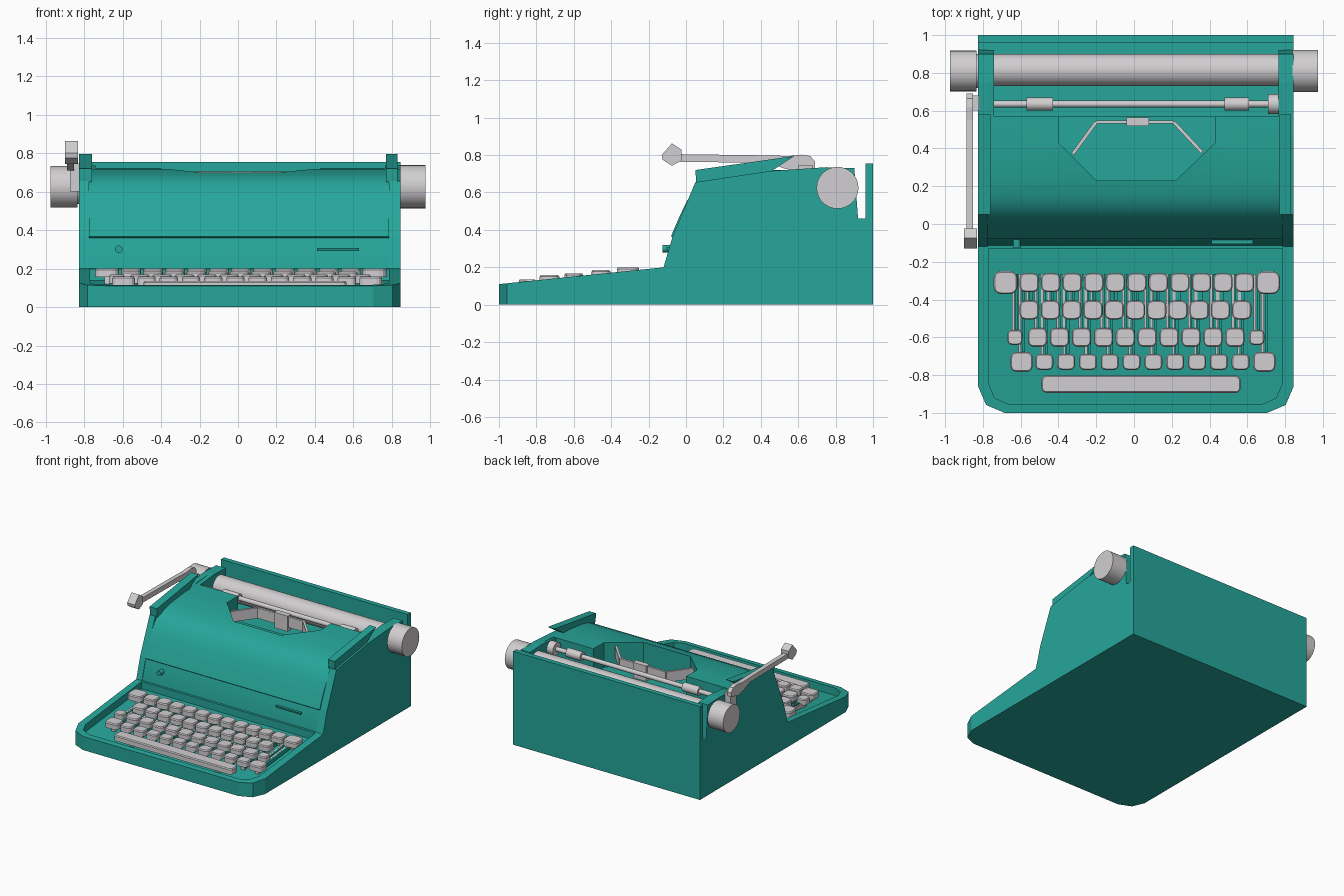
import bpy, bmesh, math
from mathutils import Vector

cube = bpy.data.objects.get("Cube")
if cube:
    bpy.data.objects.remove(cube, do_unlink=True)


def material(name, color):
    m = bpy.data.materials.new(name)
    m.use_nodes = True
    m.diffuse_color = color
    bsdf = next(n for n in m.node_tree.nodes if n.type == 'BSDF_PRINCIPLED')
    bsdf.inputs["Base Color"].default_value = color
    return m


TEAL = material("teal", (0.019, 0.381, 0.323, 1))
GREY = material("light grey", (0.64, 0.62, 0.635, 1))


def finish(name, bm, mat, smooth=False):
    bmesh.ops.recalc_face_normals(bm, faces=bm.faces)
    mesh = bpy.data.meshes.new(name)
    bm.to_mesh(mesh)
    bm.free()
    ob = bpy.data.objects.new(name, mesh)
    bpy.context.collection.objects.link(ob)
    mesh.materials.append(mat)
    if smooth:
        select(ob)
        bpy.ops.object.shade_smooth_by_angle(angle=math.radians(32))
    return ob


def select(ob):
    bpy.ops.object.select_all(action='DESELECT')
    ob.select_set(True)
    bpy.context.view_layer.objects.active = ob


def loft(name, rings, mat, smooth=False):
    """Skin a stack of matching rings and cap both ends."""
    bm = bmesh.new()
    loops = [[bm.verts.new(p) for p in ring] for ring in rings]
    n = len(loops[0])
    for a, b in zip(loops, loops[1:]):
        for i in range(n):
            j = (i + 1) % n
            bm.faces.new((a[i], a[j], b[j], b[i]))
    bm.faces.new(loops[0])
    bm.faces.new(loops[-1])
    return finish(name, bm, mat, smooth)


def prism(name, profile, x0, x1, mat, smooth=False):
    """Extrude a (y, z) profile along x."""
    return loft(name, [[(x, y, z) for y, z in profile] for x in (x0, x1)], mat, smooth)


def box(name, x0, x1, y0, y1, z0, z1, mat):
    return prism(name, [(y0, z0), (y1, z0), (y1, z1), (y0, z1)], x0, x1, mat)


def rod(name, x0, x1, y, z, r, mat, sides=32):
    ring = [(y + r * math.cos(a), z + r * math.sin(a))
            for a in (i * math.tau / sides for i in range(sides))]
    return prism(name, ring, x0, x1, mat, True)


def rounded(cx, cy, w, d, r, steps=3):
    """Rounded rectangle outline in plan."""
    pts = []
    for k, (sx, sy) in enumerate(((1, 1), (-1, 1), (-1, -1), (1, -1))):
        for i in range(steps + 1):
            a = (k + i / steps) * math.pi / 2
            pts.append((cx + sx * (w / 2 - r) + r * math.cos(a),
                        cy + sy * (d / 2 - r) + r * math.sin(a)))
    return pts


def slope(y):
    return 0.11 + 0.102 * (y + 1)


# Keyboard tray: sloping rim around a sunken floor
def tray_plan(x0, x1, front, back, r):
    return [(x0, back), (x0, front + r), (x0 + 0.3 * r, front + 0.3 * r), (x0 + r, front),
            (x1 - r, front), (x1 - 0.3 * r, front + 0.3 * r), (x1, front + r), (x1, back)]


outer = tray_plan(-0.825, 0.845, -1, -0.11, 0.14)
inner = tray_plan(-0.77, 0.785, -0.955, -0.13, 0.11)
loft("keyboard_tray", [[(x, y, 0) for x, y in outer],
                       [(x, y, slope(y)) for x, y in outer],
                       [(x, y, slope(y)) for x, y in inner],
                       [(x, y, slope(y) - 0.06) for x, y in inner]], TEAL)

# Hood with a stepped lip, curved top and carriage floor
hood = prism("hood", [(-0.115, 0), (-0.115, 0.2), (-0.07, 0.358), (-0.08, 0.366),
                      (-0.04, 0.46), (0.0, 0.545), (0.04, 0.61), (0.09, 0.655),
                      (0.15, 0.682), (0.23, 0.7), (0.4, 0.718), (0.57, 0.722),
                      (0.57, 0.46), (0.97, 0.46), (0.97, 0)], -0.775, 0.785, TEAL, True)
opening = [(-0.4, 0.7), (-0.4, 0.43), (-0.2, 0.23), (0.22, 0.23), (0.43, 0.43), (0.43, 0.7)]
cutter = loft("opening_cutter", [[(x, y, z) for x, y in opening] for z in (0.52, 0.9)], TEAL)
cutter.hide_render = True
cut = hood.modifiers.new("opening", 'BOOLEAN')
cut.operation, cut.solver, cut.object = 'DIFFERENCE', 'EXACT', cutter
select(hood)
bpy.ops.object.modifier_apply(modifier=cut.name)
bpy.data.objects.remove(cutter, do_unlink=True)

# Side walls, raised wings and carriage arms
wall = [(-0.12, 0), (-0.12, 0.2), (-0.07, 0.37), (0.05, 0.655), (0.45, 0.715), (0.75, 0.735),
        (0.9, 0.73), (0.92, 0.46), (0.97, 0.46), (0.97, 0)]
wing = [(0.055, 0.65), (0.05, 0.72), (0.58, 0.795), (0.45, 0.71)]
arm = [(0.57, 0.45), (0.57, 0.718), (0.75, 0.735), (0.9, 0.73), (0.92, 0.45)]
for side, out, mid, inn, top in (("left", 0.845, 0.785, 0.765, 0.83),
                                 ("right", -0.825, -0.775, -0.74, -0.825)):
    prism(side + "_wall", wall, mid, out, TEAL)
    prism(side + "_wing", wing, mid - 0.015 if mid > 0 else mid + 0.015, top, TEAL)
    prism(side + "_carriage_arm", arm, inn, mid, TEAL)
box("back_panel", -0.825, 0.845, 0.96, 1, 0, 0.755, TEAL)

# Platen roller and its knobs
rod("platen", -0.75, 0.775, 0.815, 0.62, 0.085, GREY)
rod("right_knob", -0.975, -0.835, 0.81, 0.625, 0.108, GREY)
rod("left_knob", 0.84, 0.975, 0.81, 0.625, 0.112, GREY)
rod("right_knob_collar", -0.84, -0.82, 0.81, 0.625, 0.09, GREY)

# Paper bail with rollers
rod("paper_bail", -0.75, 0.77, 0.635, 0.67, 0.018, GREY, 16)
for i, (x0, x1, r) in enumerate(((-0.57, -0.43, 0.035), (0.48, 0.61, 0.035), (0.71, 0.765, 0.052))):
    rod(f"bail_roller_{i}", x0, x1, 0.635, 0.67, r, GREY)

# Type guide inside the opening
guide = [(-0.325, 0.37), (-0.2, 0.54), (0.21, 0.54), (0.36, 0.38)]
for i, (a, b) in enumerate(zip(guide, guide[1:])):
    a, b = Vector(a), Vector(b)
    d = (b - a).normalized()
    n = Vector((-d.y, d.x)) * 0.009
    plan = [a - n, b - n, b + n, a + n]
    loft(f"type_guide_{i}", [[(p.x, p.y, z) for p in plan] for z in (0.61, 0.695)], GREY)
box("type_guide_block", -0.04, 0.08, 0.52, 0.565, 0.58, 0.705, GREY)

# Carriage return lever
prism("return_lever", [(-0.08, 0.765), (0.45, 0.758), (0.52, 0.73), (0.6, 0.71), (0.69, 0.73),
                       (0.69, 0.765), (0.665, 0.795), (0.62, 0.802), (0.55, 0.795),
                       (0.45, 0.798), (-0.06, 0.805)], -0.888, -0.852, GREY)
prism("lever_grip", [(-0.13, 0.8), (-0.075, 0.863), (-0.025, 0.83), (-0.025, 0.77), (-0.075, 0.743),
                     (-0.125, 0.775)], -0.9, -0.832, GREY)
box("lever_pivot", -0.872, -0.82, 0.6, 0.68, 0.6, 0.745, GREY)

# Front button and trim strip
bm = bmesh.new()
bmesh.ops.create_cone(bm, cap_ends=True, segments=20, radius1=0.02, radius2=0.02, depth=0.06)
for v in bm.verts:
    v.co = Vector((v.co.x - 0.62, v.co.z - 0.095, v.co.y + 0.3))
finish("front_button", bm, TEAL, True)
prism("front_trim", [(-0.1, 0.292), (-0.105, 0.308), (-0.08, 0.308), (-0.08, 0.292)], 0.41, 0.63, TEAL)


# Keys with their levers
def key(name, x, y, w, d, top, tall=0.045):
    r = min(w, d) * 0.3
    base, cap = rounded(x, y, w, d, r), rounded(x, y, w - 0.012, d - 0.012, r - 0.006)
    loft(name, [[(px, py, top - tall) for px, py in base],
                [(px, py, top - 0.008) for px, py in base],
                [(px, py, top) for px, py in cap]], GREY)


def lever(name, x, y, mat, drop):
    back = -0.265
    prism(name, [(y, slope(y) - drop - 0.03), (back, slope(back) - drop - 0.03),
                 (back, slope(back) - drop), (y, slope(y) - drop)], x - 0.007, x + 0.007, mat)


# Each row: y, depth, top, first x, step, count, end-key positions, end-key size
rows = [(-0.31, 0.1, 0.2, -0.555, 0.114, 11, (-0.68, 0.71), (0.125, 0.12)),
        (-0.455, 0.1, 0.185, -0.555, 0.1125, 11, (), None),
        (-0.6, 0.1, 0.168, -0.51, 0.116, 10, (-0.63, 0.65), (0.08, 0.08)),
        (-0.73, 0.085, 0.158, -0.475, 0.1155, 10, (-0.595, 0.69), (0.118, 0.105))]
for r, (y, depth, top, first, step, count, ends, size) in enumerate(rows):
    keys = [(first + i * step, 0.102 if r < 3 else 0.095, depth) for i in range(count)]
    keys += [(x, *size) for x in ends]
    for i, (x, w, d) in enumerate(keys):
        key(f"key_{r}_{i}", x, y, w, d, top)
        box(f"key_stem_{r}_{i}", x - 0.015, x + 0.015, y - 0.015, y + 0.015, slope(y) - 0.07, top - 0.03, GREY)
        if r:
            lever(f"key_lever_{r}_{i}", x - 0.01, y, GREY, 0.025)
            lever(f"key_guide_{r}_{i}", x + 0.01, y, TEAL, 0.02)

key("space_bar", 0.0375, -0.848, 1.055, 0.092, 0.135)
for i, x in enumerate((-0.35, 0.42)):
    box(f"space_bar_stem_{i}", x - 0.02, x + 0.02, -0.86, -0.835, 0.05, 0.1, GREY)
